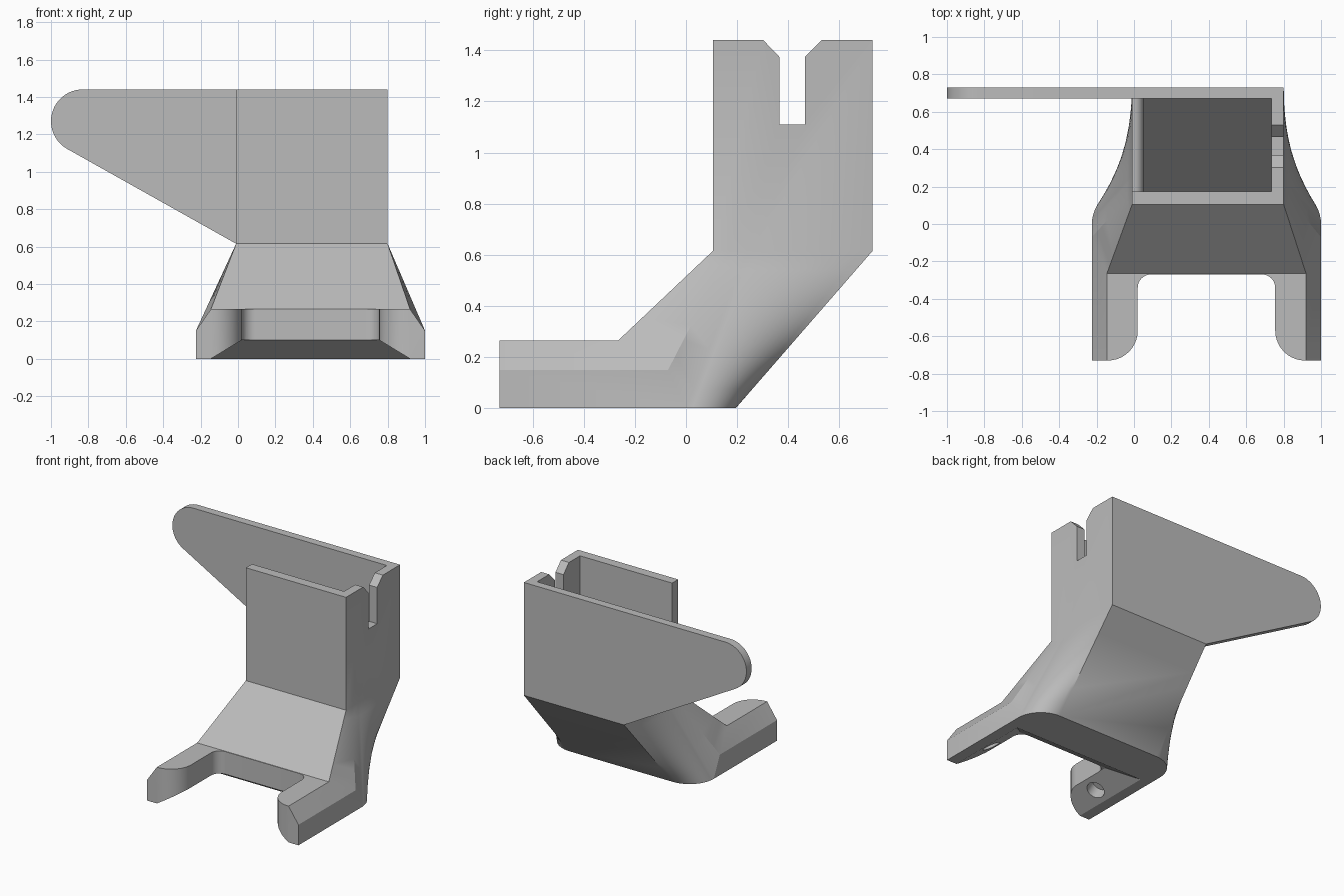
import bpy, bmesh
from math import sin, cos, radians, acos, atan2, hypot, degrees
from mathutils import Vector

cube = bpy.data.objects.get("Cube")
if cube:
    bpy.data.objects.remove(cube)

grey = bpy.data.materials.new("plain grey")
grey.use_nodes = True
colour = (0.5, 0.5, 0.5, 1)
grey.diffuse_color = colour
grey.node_tree.nodes["Principled BSDF"].inputs["Base Color"].default_value = colour


def finish(bm, name):
    bmesh.ops.recalc_face_normals(bm, faces=bm.faces)
    mesh = bpy.data.meshes.new(name)
    bm.to_mesh(mesh)
    bm.free()
    mesh.materials.append(grey)
    obj = bpy.data.objects.new(name, mesh)
    bpy.context.collection.objects.link(obj)
    return obj


def prism(name, points, axis, lo, hi):
    """Extrude a 2D outline along one axis."""
    place = {"x": lambda a, b, h: (h, a, b),
             "y": lambda a, b, h: (a, h, b),
             "z": lambda a, b, h: (a, b, h)}[axis]
    bm = bmesh.new()
    ends = [[bm.verts.new(place(a, b, h)) for a, b in points] for h in (lo, hi)]
    for ring in ends:
        bm.faces.new(ring)
    for i in range(len(points)):
        j = (i + 1) % len(points)
        bm.faces.new((ends[0][i], ends[0][j], ends[1][j], ends[1][i]))
    return finish(bm, name)


def rod(name, centre, direction, radius, start, end, sides=32):
    """Cylinder running along a direction from a centre point."""
    d = Vector(direction).normalized()
    bm = bmesh.new()
    bmesh.ops.create_cone(bm, cap_ends=True, segments=sides, radius1=radius,
                          radius2=radius, depth=end - start)
    turn = d.to_track_quat("Z", "Y")
    for v in bm.verts:
        v.co = turn @ v.co + Vector(centre) + d * (start + end) / 2
    return finish(bm, name)


def arc(cx, cy, r, a0, a1, n=10):
    angles = [radians(a0 + (a1 - a0) * i / n) for i in range(n + 1)]
    return [(cx + r * cos(a), cy + r * sin(a)) for a in angles]


def combine(target, tool, operation="DIFFERENCE"):
    mod = target.modifiers.new("cut", "BOOLEAN")
    mod.operation, mod.solver, mod.object = operation, "EXACT", tool
    bpy.context.view_layer.objects.active = target
    bpy.ops.object.modifier_apply(modifier=mod.name)
    bpy.data.objects.remove(tool)


# Main dimensions
BASE_SUM, BOX_SUM = 0.775, 0.79       # x of the left side plus x of the right side
FRONT, SLOPE, TOP, NECK = -0.73, -0.265, 1.44, 0.615
ROWS, ARC = 8, 12

# Side of the duct: foot path around the rear corner, ruled up to the box edge
foot = [Vector((-0.145, SLOPE, 0.265)), Vector((-0.225, -0.07, 0.15)),
        Vector((-0.225, 0, 0))]
foot += [Vector((x, y, 0)) for x, y in arc(-0.03, 0, 0.195, 180, 90, ARC)[1:]]
neck_y = [0.105, 0.17, 0.24] + [0.24 + 0.49 * (i / ARC) ** 1.2 for i in range(1, ARC + 1)]
neck = [Vector((-0.01, y, NECK)) for y in neck_y]

bm = bmesh.new()


def half(mirrored):
    """Vertices of one side: ruled grid, arm front and box top."""
    def vert(p, total):
        return bm.verts.new((total - p[0] if mirrored else p[0], p[1], p[2]))
    grid = []
    for r in range(ROWS + 1):
        t = r / ROWS
        total = BASE_SUM + (BOX_SUM - BASE_SUM) * t
        grid.append([vert(a.lerp(b, t), total) for a, b in zip(foot, neck)])
    arm = [vert(p, BASE_SUM) for p in ((-0.145, FRONT, 0.265), (-0.225, FRONT, 0.15),
                                       (-0.225, FRONT, 0))]
    rim = [vert((-0.01, y, TOP), BOX_SUM) for y in (0.105, 0.73)]
    for r in range(ROWS):
        for i in range(len(foot) - 1):
            bm.faces.new((grid[r][i], grid[r][i + 1], grid[r + 1][i + 1], grid[r + 1][i]))
    bm.faces.new((arm[0], arm[1], grid[0][1], grid[0][0]))
    bm.faces.new((arm[1], arm[2], grid[0][2], grid[0][1]))
    bm.faces.new(grid[-1] + [rim[1], rim[0]])
    return grid, arm, rim


(ga, aa, ra), (gb, ab, rb) = half(False), half(True)


def bridge(left, right):
    bm.faces.new(left + right[::-1])


bridge([row[0] for row in ga], [row[0] for row in gb])        # front slope
bridge([row[-1] for row in ga], [row[-1] for row in gb])      # rear slope
bridge([aa[0], ga[0][0]], [ab[0], gb[0][0]])                  # base top
bridge(aa, ab)                                                # base front
bridge([aa[2]] + ga[0][2:], [ab[2]] + gb[0][2:])              # underside
bridge([ga[-1][0], ra[0]], [gb[-1][0], rb[0]])                # box front
bridge([ga[-1][-1], ra[1]], [gb[-1][-1], rb[1]])              # box back
bridge(ra, rb)                                                # box top
duct = finish(bm, "air_duct_bracket")

# Mounting ear on the back plate
ex, ez, er = -0.83, 1.27, 0.17
dx, dz = -0.01 - ex, NECK - ez
tangent = degrees(atan2(dz, dx) - acos(er / hypot(dx, dz))) + 360
ear = arc(ex, ez, er, 90, tangent, 24) + [(-0.01, NECK), (0.1, NECK + 0.05), (0.1, TOP)]
combine(duct, prism("ear", ear, "y", 0.67, 0.73), "UNION")

# Hollow air channel
channel = [(0.175, 1.6), (0.67, 1.6), (0.67, 0.64), (0.17, 0.065), (-0.19, 0.1),
           (-0.2, 0.2), (0.175, 0.585)]
combine(duct, prism("channel", channel, "x", 0.05, 0.735))

# Open side above a rounded lip
lip = [(-0.1, 1.6), (0.06, 1.6), (0.06, 1.04)] + arc(0, 1.04, 0.05, 0, 90, 8) + [(-0.1, 1.09)]
combine(duct, prism("side_opening", lip, "y", 0.175, 0.67))

# Scalloped rim and ear hole
combine(duct, rod("scallop", (-0.17, 0, 1.846), (0, 1, 0), 0.536, -0.2, 1, 96))
combine(duct, rod("ear_hole", (ex, 0, ez), (0, 1, 0), 0.068, 0.5, 1))

# Cable slot with a flared mouth
slot = [(0.365, 1.11), (0.465, 1.11), (0.465, 1.375), (0.59, 1.5), (0.245, 1.5), (0.365, 1.375)]
combine(duct, prism("cable_slot", slot, "x", 0.7, 0.9))

# Gap between the arms, with rounded tips and inner corners
edge = [(-0.14, -0.9)] + arc(-0.14, -0.57, 0.16, -90, 0) + arc(0.09, -0.34, 0.07, 180, 90)
gap = edge + [(BASE_SUM - x, y) for x, y in reversed(edge)]
combine(duct, prism("arm_gap", gap, "z", -0.3, 0.6))

# Sloping underside around the gap
bm = bmesh.new()
for z in (-0.05, 0.1):
    run = 1.65 * (0.1 - z)
    for x in (0.02 - run, BASE_SUM - 0.02 + run):
        for y in (-1, -0.27 + run):
            bm.verts.new((x, y, z))
bmesh.ops.convex_hull(bm, input=bm.verts)
combine(duct, finish(bm, "underside_slope"))

# Air outlets in the sloping underside
for x in (0.19, 0.387, 0.585):
    combine(duct, rod("outlet", (x, -0.19, 0.055), (0, 0.52, 0.86), 0.065, -0.15, 0.1))
for side in (-1, 1):
    x = BASE_SUM / 2 + side * 0.41
    combine(duct, rod("corner_outlet", (x, -0.2, 0.055), (side * 0.4, 0.4, 0.82), 0.062, -0.15, 0.1))
    x = BASE_SUM / 2 + side * 0.45
    combine(duct, rod("arm_outlet", (x, -0.47, 0.05), (side * 0.52, 0, 0.86), 0.062, -0.12, 0.09))

# Smooth the curves and keep the edges crisp
bpy.ops.object.select_all(action="DESELECT")
duct.select_set(True)
bpy.context.view_layer.objects.active = duct
bpy.ops.object.shade_smooth_by_angle(angle=radians(25))
